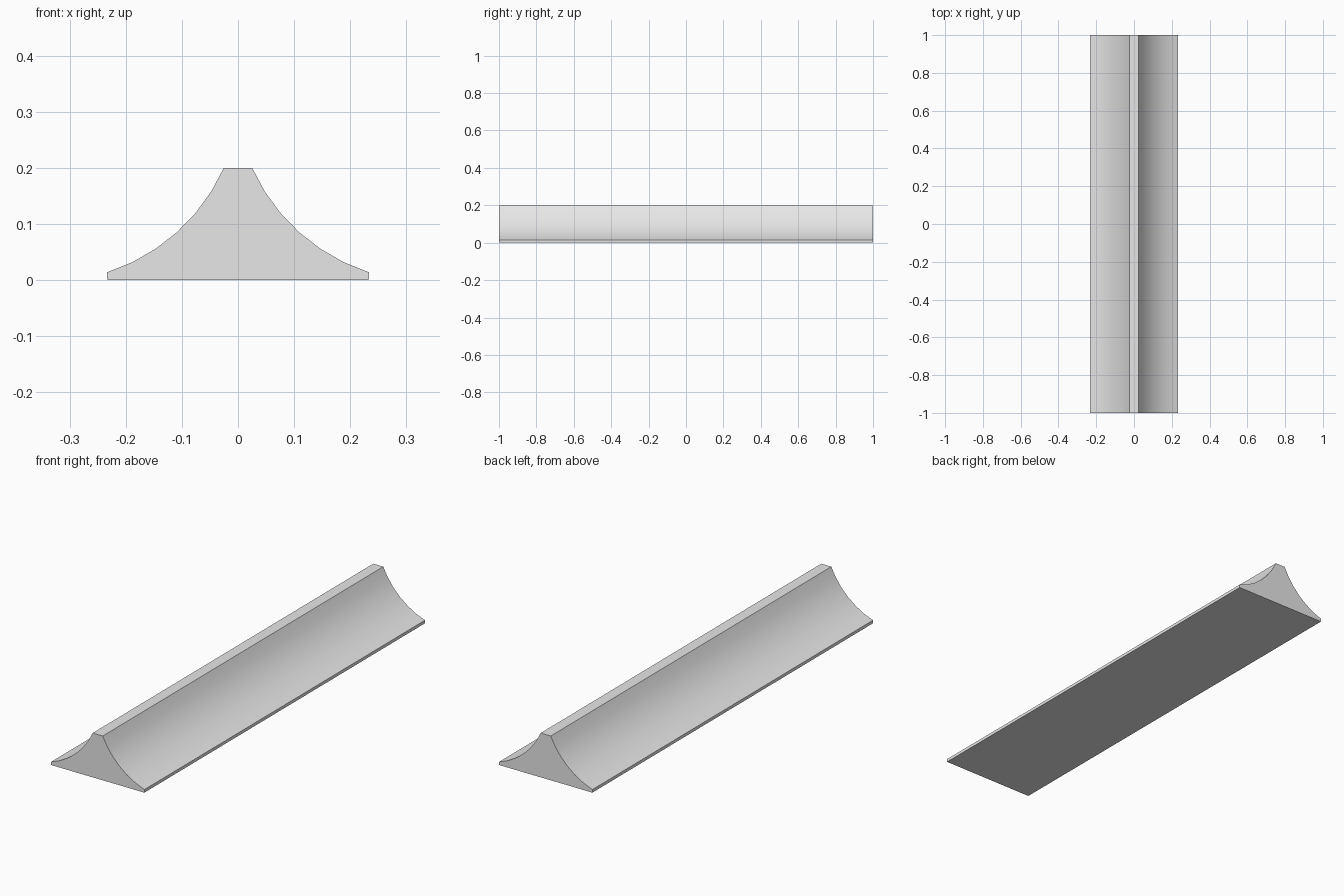
import bpy, bmesh
from math import radians, cos, sin

# Remove the default cube
cube = bpy.data.objects.get("Cube")
if cube:
    bpy.data.objects.remove(cube, do_unlink=True)

# Plain grey material
GREY = (0.8, 0.8, 0.8, 1.0)
grey = bpy.data.materials.new("light grey")
grey.use_nodes = True
grey.diffuse_color = GREY
grey.node_tree.nodes["Principled BSDF"].inputs["Base Color"].default_value = GREY

# Half profile: foot, concave arc up to the ridge
LENGTH, HALF_WIDTH, HEIGHT = 2.0, 0.233, 0.2
CENTRE_X, CENTRE_Z, RADIUS, STEPS = 0.338, 0.3406, 0.343, 6
START, END = radians(252.2), radians(204.2)

half = [(HALF_WIDTH, 0.0)]
for i in range(STEPS + 1):
    a = START + (END - START) * i / STEPS
    half.append((CENTRE_X + RADIUS * cos(a), CENTRE_Z + RADIUS * sin(a)))
half[-1] = (half[-1][0], HEIGHT)
profile = half + [(-x, z) for x, z in reversed(half)]

# Extrude the mirrored profile along y
bm = bmesh.new()
end_cap = bm.faces.new([bm.verts.new((x, -LENGTH / 2, z)) for x, z in profile])
extruded = bmesh.ops.extrude_face_region(bm, geom=[end_cap], use_keep_orig=True)
moved = [v for v in extruded["geom"] if isinstance(v, bmesh.types.BMVert)]
bmesh.ops.translate(bm, verts=moved, vec=(0, LENGTH, 0))
bmesh.ops.recalc_face_normals(bm, faces=bm.faces)
mesh = bpy.data.meshes.new("cove_bar")
bm.to_mesh(mesh)
bm.free()
mesh.materials.append(grey)

bar = bpy.data.objects.new("cove_bar", mesh)
bpy.context.collection.objects.link(bar)

# Smooth coves, sharp edges elsewhere
bpy.ops.object.select_all(action="DESELECT")
bar.select_set(True)
bpy.context.view_layer.objects.active = bar
bpy.ops.object.shade_smooth_by_angle(angle=radians(16))
